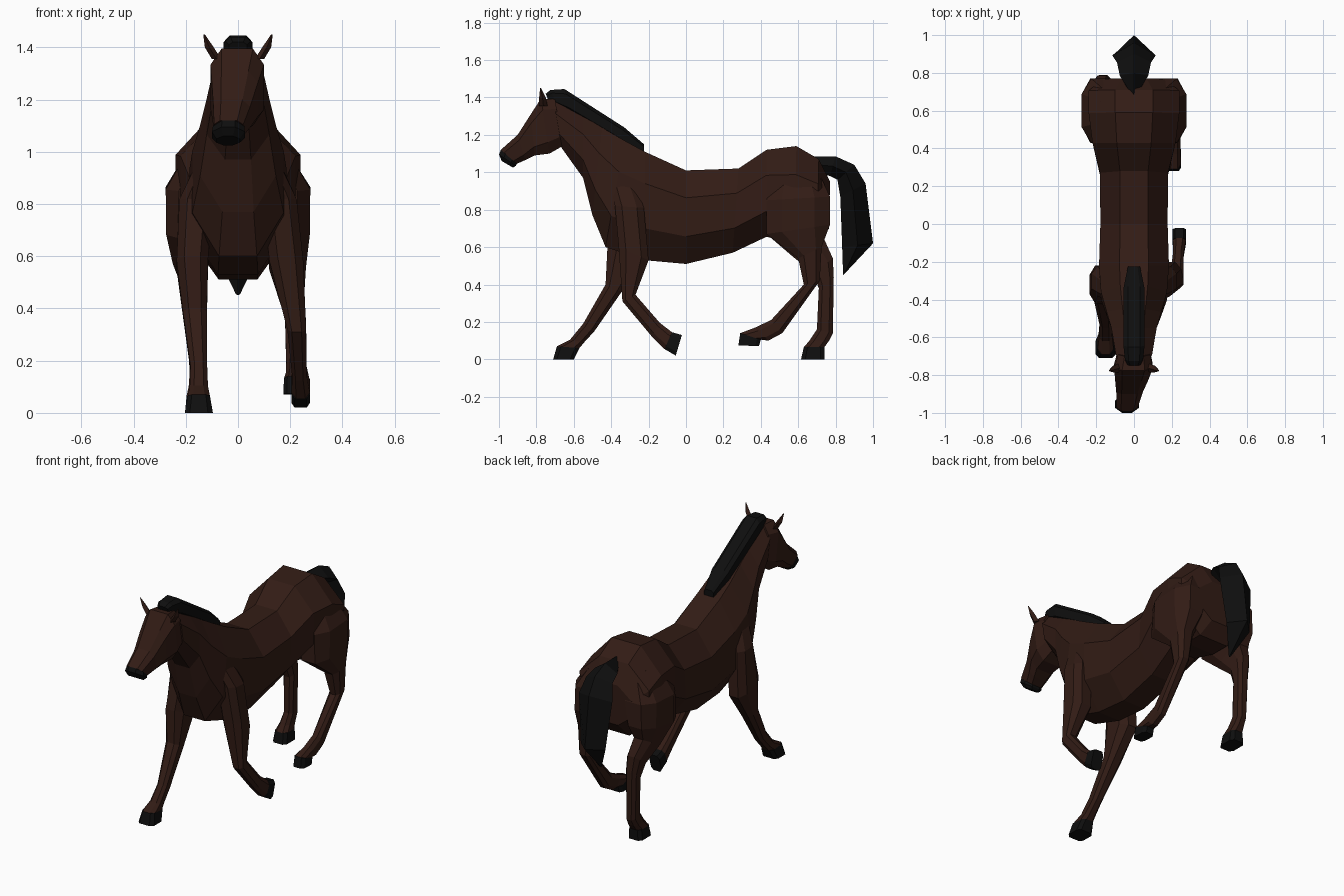
import bpy, bmesh, math
from mathutils import Vector


def material(name, color):
    m = bpy.data.materials.new(name)
    m.diffuse_color = (*color, 1)
    return m


BROWN = material("brown_coat", (0.032, 0.0115, 0.0075))
BLACK = material("black_hair_and_hoof", (0.0045, 0.0045, 0.0045))


def loft(name, stations, mat, n=8, offset=True, power=1.0):
    """Skin rings; a station is (y1, z1, y2, z2, half_width, centre_x).
    A power below 1 makes the section boxier."""
    angles = [2 * math.pi * (k + (0.5 if offset else 0)) / n for k in range(n)]

    def unit(values):
        top = max(abs(v) for v in values)
        return [math.copysign((abs(v) / top) ** power, v) for v in values]
    across = unit([math.cos(a) for a in angles])
    along = unit([math.sin(a) for a in angles])
    bm = bmesh.new()
    rings = []
    for y1, z1, y2, z2, w, x in stations:
        a, b = Vector((x, y1, z1)), Vector((x, y2, z2))
        mid, half = (a + b) / 2, (a - b) / 2
        rings.append([bm.verts.new(mid + half * s + Vector((w * c, 0, 0)))
                      for c, s in zip(across, along)])
    for r, s in zip(rings, rings[1:]):
        for i in range(n):
            j = (i + 1) % n
            bm.faces.new((r[i], r[j], s[j], s[i]))
    bm.faces.new(rings[0])
    bm.faces.new(rings[-1][::-1])
    bmesh.ops.recalc_face_normals(bm, faces=bm.faces)
    me = bpy.data.meshes.new(name)
    bm.to_mesh(me)
    bm.free()
    me.materials.append(mat)
    ob = bpy.data.objects.new(name, me)
    bpy.context.collection.objects.link(ob)
    return ob


# Torso and neck, rump to poll
loft("torso_and_neck", [
    (0.77, 0.95, 0.765, 0.70, 0.16, 0),
    (0.71, 1.07, 0.70, 0.62, 0.24, 0),
    (0.59, 1.14, 0.58, 0.62, 0.24, 0),
    (0.43, 1.12, 0.43, 0.655, 0.22, 0),
    (0.28, 1.02, 0.25, 0.57, 0.18, 0),
    (0.00, 1.01, 0.00, 0.51, 0.178, 0),
    (-0.22, 1.11, -0.22, 0.53, 0.185, 0),
    (-0.33, 1.17, -0.43, 0.60, 0.175, 0),
    (-0.45, 1.24, -0.50, 0.77, 0.145, 0),
    (-0.55, 1.30, -0.55, 0.97, 0.12, 0),
    (-0.71, 1.39, -0.665, 1.13, 0.095, 0),
], BROWN)

# Head, turned slightly to one side
loft("head", [
    (-0.70, 1.39, -0.66, 1.14, 0.085, 0),
    (-0.775, 1.395, -0.73, 1.10, 0.102, -0.003),
    (-0.83, 1.31, -0.81, 1.09, 0.088, -0.012),
    (-0.90, 1.20, -0.86, 1.065, 0.070, -0.024),
    (-0.99, 1.12, -0.905, 1.045, 0.056, -0.036),
], BROWN, power=0.6)
loft("muzzle", [
    (-0.99, 1.12, -0.905, 1.045, 0.060, -0.036),
    (-1.0, 1.095, -0.91, 1.035, 0.063, -0.037),
    (-0.985, 1.06, -0.925, 1.025, 0.045, -0.038),
], BLACK)

# Ears
for side, s in (("left", -1), ("right", 1)):
    loft(side + "_ear", [
        (-0.785, 1.355, -0.74, 1.355, 0.018, s * 0.082),
        (-0.785, 1.40, -0.75, 1.40, 0.017, s * 0.110),
        (-0.780, 1.45, -0.775, 1.45, 0.003, s * 0.130),
    ], BROWN, 4, False)

# Mane and tail
loft("mane", [
    (-0.75, 1.42, -0.73, 1.37, 0.035, 0),
    (-0.725, 1.44, -0.69, 1.36, 0.048, 0),
    (-0.65, 1.445, -0.62, 1.32, 0.056, 0),
    (-0.33, 1.24, -0.36, 1.17, 0.055, 0),
    (-0.225, 1.15, -0.225, 1.09, 0.032, 0),
], BLACK, power=0.6)
loft("tail", [
    (0.67, 1.085, 0.68, 1.00, 0.01, 0),
    (0.80, 1.085, 0.77, 0.98, 0.075, 0),
    (0.90, 1.04, 0.81, 0.96, 0.09, 0),
    (0.96, 0.94, 0.825, 0.87, 0.115, 0),
    (1.00, 0.62, 0.835, 0.60, 0.085, 0),
    (0.85, 0.46, 0.84, 0.45, 0.008, 0),
], BLACK, 4, False)

# Shared shoulder and haunch sections, mirrored by the sign of x
SHOULDER = [
    (-0.42, 0.98, -0.29, 1.00, 0.04, 0.105),
    (-0.38, 0.82, -0.225, 0.81, 0.065, 0.16),
]
HAUNCH = [
    (0.49, 1.04, 0.70, 1.02, 0.06, 0.115),
    (0.43, 0.85, 0.77, 0.87, 0.105, 0.172),
    (0.43, 0.67, 0.77, 0.72, 0.09, 0.185),
]


def leg(name, sign, upper, lower, hoof):
    def place(rows):
        return [(*r[:5], sign * r[5]) for r in rows]
    loft(name, place(upper + lower + hoof[:1]), BROWN, power=0.75)
    loft(name + "_hoof", place(hoof), BLACK, power=0.5)


# Right foreleg, folded back
leg("right_front_leg", 1, SHOULDER, [
    (-0.36, 0.60, -0.20, 0.53, 0.065, 0.185),
    (-0.34, 0.31, -0.27, 0.345, 0.036, 0.225),
    (-0.185, 0.125, -0.14, 0.195, 0.028, 0.235),
], [
    (-0.115, 0.055, -0.075, 0.145, 0.035, 0.24),
    (-0.055, 0.02, -0.022, 0.13, 0.036, 0.24),
])

# Left foreleg, reaching forward
leg("left_front_leg", -1, SHOULDER, [
    (-0.42, 0.60, -0.22, 0.53, 0.06, 0.175),
    (-0.43, 0.40, -0.345, 0.36, 0.046, 0.165),
    (-0.55, 0.19, -0.49, 0.15, 0.032, 0.15),
    (-0.62, 0.105, -0.545, 0.09, 0.035, 0.15),
], [
    (-0.69, 0.07, -0.57, 0.06, 0.042, 0.15),
    (-0.71, 0.0, -0.60, 0.0, 0.054, 0.15),
])

# Right hind leg, lifted forward
leg("right_hind_leg", 1, HAUNCH, [
    (0.60, 0.54, 0.725, 0.60, 0.055, 0.205),
    (0.63, 0.40, 0.715, 0.42, 0.036, 0.215),
    (0.455, 0.21, 0.515, 0.14, 0.030, 0.215),
    (0.37, 0.17, 0.44, 0.10, 0.032, 0.215),
], [
    (0.29, 0.14, 0.40, 0.105, 0.036, 0.212),
    (0.28, 0.075, 0.39, 0.07, 0.038, 0.212),
])

# Left hind leg, planted behind
leg("left_hind_leg", -1, HAUNCH, [
    (0.57, 0.55, 0.74, 0.64, 0.06, 0.19),
    (0.68, 0.46, 0.785, 0.54, 0.045, 0.17),
    (0.71, 0.38, 0.79, 0.44, 0.036, 0.16),
    (0.70, 0.16, 0.785, 0.14, 0.030, 0.155),
    (0.66, 0.10, 0.765, 0.10, 0.034, 0.155),
], [
    (0.63, 0.065, 0.74, 0.065, 0.042, 0.155),
    (0.615, 0.0, 0.74, 0.0, 0.048, 0.155),
])
